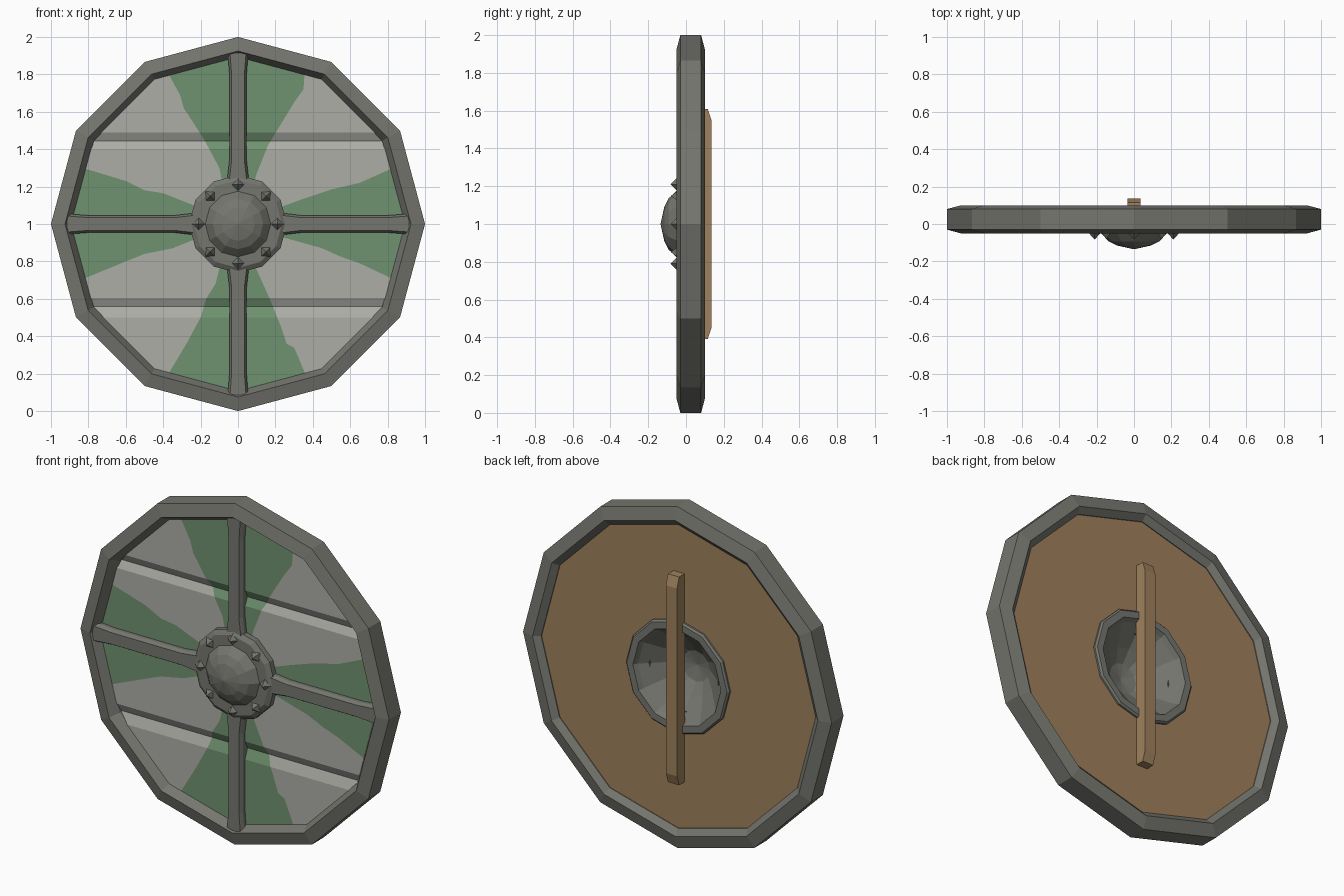
import bpy, bmesh, math
from mathutils import Vector, Matrix

if "Cube" in bpy.data.objects:
    bpy.data.objects.remove(bpy.data.objects["Cube"])

CZ = 1.0   # height of the shield centre


def material(name, col):
    m = bpy.data.materials.new(name)
    m.diffuse_color = (*col, 1)
    m.use_nodes = True
    m.node_tree.nodes["Principled BSDF"].inputs["Base Color"].default_value = m.diffuse_color
    return m


IRON = material("dark iron", (0.18, 0.18, 0.16))
PALE = material("pale grey paint", (0.42, 0.42, 0.385))
GREEN = material("green paint", (0.16, 0.29, 0.16))
WOOD = material("brown wood", (0.35, 0.22, 0.11))


def finish(bm, name, *mats, recalc=True):
    if recalc:
        bmesh.ops.recalc_face_normals(bm, faces=bm.faces)
    me = bpy.data.meshes.new(name)
    bm.to_mesh(me)
    bm.free()
    for m in mats:
        me.materials.append(m)
    ob = bpy.data.objects.new(name, me)
    ob.location.z = CZ
    bpy.context.collection.objects.link(ob)
    return ob


def lathe(bm, profile, closed=True, n=12):
    """Turn (radius, y) points around the y axis."""
    rings = []
    for r, y in profile:
        if r == 0:
            rings.append([bm.verts.new((0, y, 0))] * n)
        else:
            rings.append([bm.verts.new((r * math.cos(i * math.tau / n), y,
                                        r * math.sin(i * math.tau / n))) for i in range(n)])
    pairs = list(zip(rings, rings[1:])) + ([(rings[-1], rings[0])] if closed else [])
    for a, b in pairs:
        for i in range(n):
            j = (i + 1) % n
            vs = list(dict.fromkeys((a[i], a[j], b[j], b[i])))
            if len(vs) > 2:
                bm.faces.new(vs)


def interp(pts, t):
    if t <= pts[0][0]:
        return pts[0][1]
    for (a, p), (b, q) in zip(pts, pts[1:]):
        if t <= b:
            return p + (q - p) * (t - a) / (b - a)
    return pts[-1][1]


# outer rim
bm = bmesh.new()
lathe(bm, [(1, -0.03), (0.925, -0.05), (0.89, 0.005), (0.89, 0.07),
           (0.925, 0.10), (1, 0.08)])
finish(bm, "rim", IRON)

# wooden backing, with a hole for the hand
bm = bmesh.new()
lathe(bm, [(0.3, 0.065), (0.9, 0.065), (0.9, 0.03), (0.3, 0.03)])
finish(bm, "back_board", WOOD)

# painted front planks: (distance along arm, half width) of the green, per quadrant
EDGE_V = {(-1, 1): [(0.2, 0.08), (0.3, 0.1), (0.45, 0.18), (0.62, 0.29), (0.69, 0.31), (0.79, 0.365)],
          (1, 1): [(0.2, 0.08), (0.27, 0.1), (0.42, 0.16), (0.65, 0.3), (0.72, 0.35), (0.79, 0.355)],
          (-1, -1): [(0.2, 0.09), (0.32, 0.12), (0.4, 0.17), (0.5, 0.2), (0.63, 0.27), (0.79, 0.365)],
          (1, -1): [(0.2, 0.08), (0.4, 0.17), (0.55, 0.23), (0.64, 0.26), (0.66, 0.3), (0.79, 0.355)]}
EDGE_H = {(-1, 1): [(0.2, 0.085), (0.4, 0.165), (0.5, 0.18), (0.6, 0.23), (0.83, 0.3)],
          (1, 1): [(0.2, 0.08), (0.35, 0.135), (0.5, 0.185), (0.65, 0.22), (0.83, 0.3)],
          (-1, -1): [(0.2, 0.07), (0.35, 0.13), (0.5, 0.16), (0.6, 0.2), (0.83, 0.295)],
          (1, -1): [(0.2, 0.06), (0.45, 0.13), (0.55, 0.175), (0.65, 0.21), (0.83, 0.295)]}
GROOVES = [(-0.5, 0), (-0.44, 0.022), (-0.395, 0), (0.4, 0), (0.445, 0.022), (0.49, 0)]


def cut(bm, co, no, quad=None):
    faces = bm.faces[:]
    if quad:
        faces = [f for f in faces if f.calc_center_median().x * quad[0] > 0
                 and f.calc_center_median().z * quad[1] > 0]
    geom = faces + list({e for f in faces for e in f.edges}) + list({v for f in faces for v in f.verts})
    bmesh.ops.bisect_plane(bm, geom=geom, plane_co=co, plane_no=no, dist=1e-5)


bm = bmesh.new()
lathe(bm, [(0.25, 0), (0.9, 0)], closed=False)
for z, _ in GROOVES:
    cut(bm, (0, 0, z), (0, 0, 1))
for table, vertical in ((EDGE_V, True), (EDGE_H, False)):
    for q, pts in table.items():
        w = [Vector((q[0] * b, 0, q[1] * a) if vertical else (q[0] * a, 0, q[1] * b)) for a, b in pts]
        for p, r in zip(w, w[1:]):
            d = r - p
            cut(bm, p, (d.z, 0, -d.x), q)
bm.normal_update()
for f in bm.faces:
    c = f.calc_center_median()
    q = (1 if c.x > 0 else -1, 1 if c.z > 0 else -1)
    x, z = abs(c.x), abs(c.z)
    f.material_index = int(x < interp(EDGE_V[q], z) if z > x else z < interp(EDGE_H[q], x))
    if f.normal.y > 0:
        f.normal_flip()
for v in bm.verts:
    v.co.y = interp(GROOVES, v.co.z)
finish(bm, "front_planks", PALE, GREEN, recalc=False)

# four iron straps, flared at both ends
bm = bmesh.new()
for k in range(4):
    rot = Matrix.Rotation(k * math.pi / 2, 4, 'Y')
    secs = []
    for r, h in ((0.22, 0.06), (0.34, 0.046), (0.8, 0.046), (0.915, 0.055)):
        secs.append([bm.verts.new(rot @ Vector(p)) for p in
                     ((-h, 0.02, r), (-h, -0.02, r), (0.012 - h, -0.04, r),
                      (h - 0.012, -0.04, r), (h, -0.02, r), (h, 0.02, r))])
    for a, b in zip(secs, secs[1:]):
        for i in range(6):
            j = (i + 1) % 6
            bm.faces.new((a[i], a[j], b[j], b[i]))
    bm.faces.new(secs[0])
    bm.faces.new(secs[-1])
finish(bm, "cross_straps", IRON)

# hollow domed boss with front plate and back flange
bm = bmesh.new()
lathe(bm, [(0, -0.135), (0.09, -0.115), (0.135, -0.093), (0.175, -0.05), (0.235, -0.05),
           (0.262, -0.032), (0.262, 0.0), (0.335, 0.06), (0.335, 0.075), (0.325, 0.085),
           (0.285, 0.085), (0.27, 0.06), (0.16, -0.04), (0.09, -0.092), (0, -0.11)], closed=False)
finish(bm, "boss", IRON)

# eight pyramid rivets
bm = bmesh.new()
for k in range(8):
    a = k * math.pi / 4
    c = Vector((0.21 * math.cos(a), -0.045, 0.21 * math.sin(a)))
    base = [bm.verts.new(c + 0.036 * Vector((math.cos(a + i * math.pi / 2), 0,
                                             math.sin(a + i * math.pi / 2)))) for i in range(4)]
    tip = bm.verts.new(c + Vector((0, -0.037, 0)))
    bm.faces.new(base)
    for i in range(4):
        bm.faces.new((base[i], base[(i + 1) % 4], tip))
finish(bm, "rivets", IRON)

# wooden hand grip
bm = bmesh.new()
side = [(0.06, -0.61), (0.115, -0.61), (0.135, -0.55), (0.135, 0.55), (0.115, 0.61), (0.06, 0.61)]
face = bm.faces.new([bm.verts.new((-0.036, y, z)) for y, z in side])
ext = bmesh.ops.extrude_face_region(bm, geom=[face], use_keep_orig=True)
for v in ext["geom"]:
    if isinstance(v, bmesh.types.BMVert):
        v.co.x = 0.036
finish(bm, "hand_grip", WOOD)
